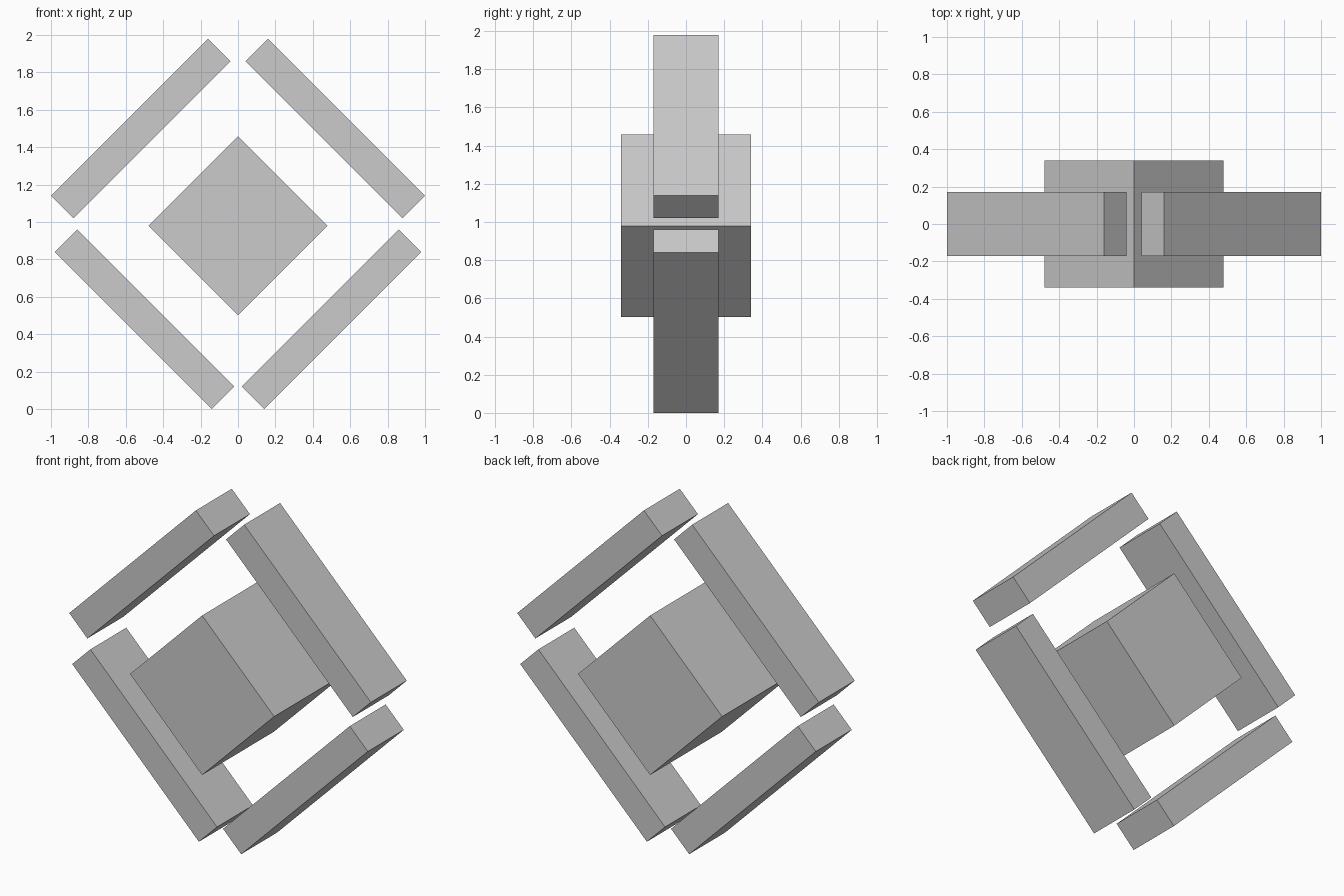
import bpy
from math import radians

if "Cube" in bpy.data.objects:
    bpy.data.objects.remove(bpy.data.objects["Cube"])

grey = bpy.data.materials.new("plain_grey")
grey.diffuse_color = (0.6, 0.6, 0.6, 1)
grey.use_nodes = True
grey.node_tree.nodes["Principled BSDF"].inputs["Base Color"].default_value = grey.diffuse_color


def box(name, x, z, size, angle):
    """Box centred on y = 0, turned about the y axis."""
    bpy.ops.mesh.primitive_cube_add(size=1, location=(x, 0, z),
                                    rotation=(0, radians(angle), 0))
    ob = bpy.context.object
    ob.name = name
    ob.scale = size
    bpy.ops.object.transform_apply(location=False, rotation=False, scale=True)
    ob.data.materials.append(grey)
    return ob


# Central cube standing on its edge
box("core_cube", 0, 0.98, (0.676, 0.68, 0.676), 45)

# Four bars framing the cube as a diamond
bar = (1.188, 0.34, 0.17)
for side, s in (("left", -1), ("right", 1)):
    box("upper_bar_" + side, s * 0.52, 1.50, bar, s * 45)
    box("lower_bar_" + side, s * 0.50, 0.48, bar, -s * 45)
